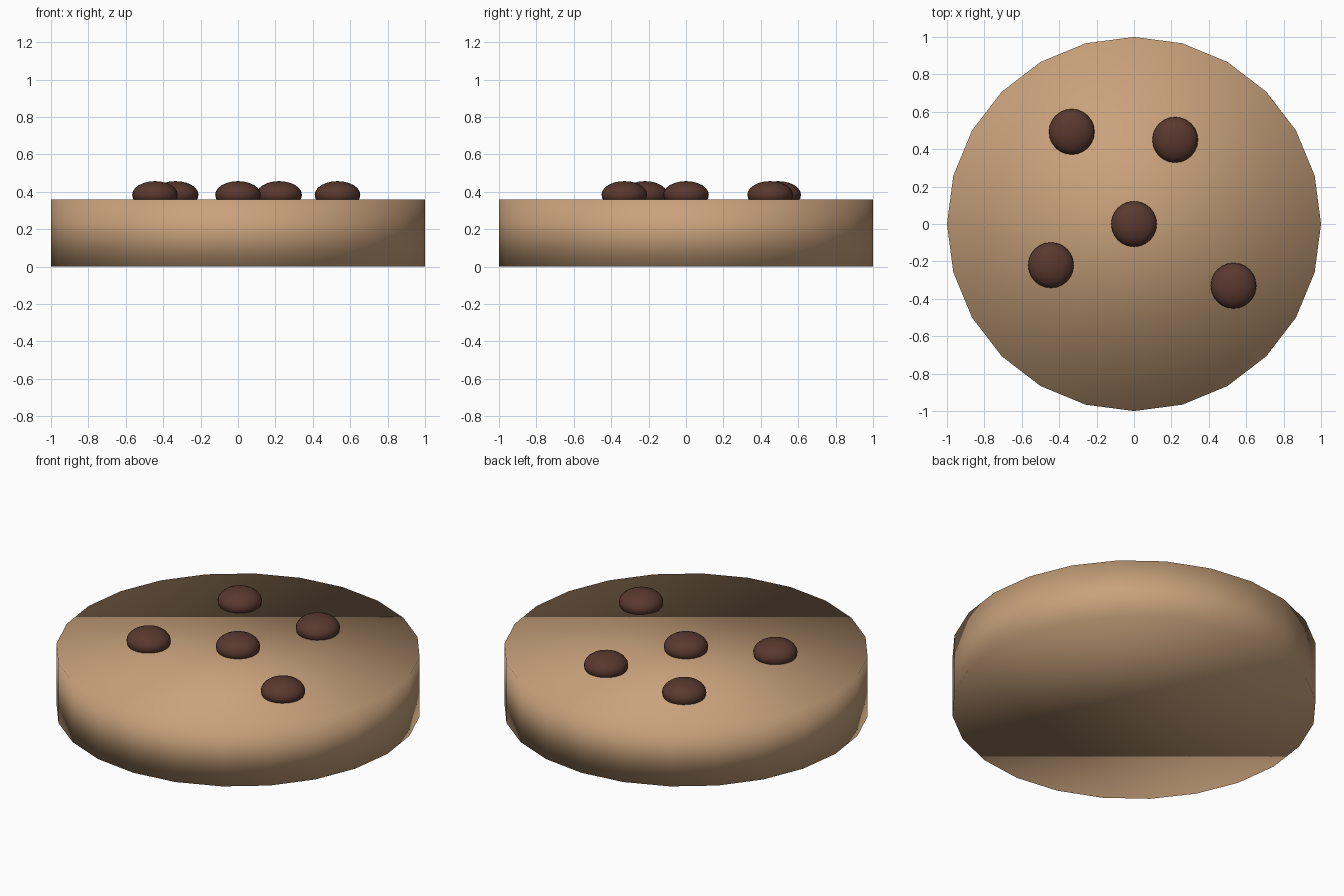
import bpy

if "Cube" in bpy.data.objects:
    bpy.data.objects.remove(bpy.data.objects["Cube"])


def material(name, color):
    m = bpy.data.materials.new(name)
    m.diffuse_color = color
    m.use_nodes = True
    m.node_tree.nodes["Principled BSDF"].inputs["Base Color"].default_value = m.diffuse_color
    return m


def finish(name, mat):
    ob = bpy.context.object
    ob.name = name
    ob.data.materials.append(mat)
    bpy.ops.object.shade_smooth()
    return ob


dough = material("dough", (0.58, 0.36, 0.20, 1))
chocolate = material("chocolate", (0.10, 0.04, 0.028, 1))

# round biscuit body, 24 sides, smooth shaded all over
bpy.ops.mesh.primitive_cylinder_add(vertices=24, radius=1, depth=0.36,
                                    location=(0, 0, 0.18))
finish("biscuit", dough)

# flattened chips half sunk into the top
CHIPS = [(0, 0), (0.22, 0.45), (-0.333, 0.493), (-0.444, -0.22), (0.532, -0.33)]
for i, (x, y) in enumerate(CHIPS):
    bpy.ops.mesh.primitive_uv_sphere_add(segments=24, ring_count=12, radius=0.122,
                                         location=(x, y, 0.384))
    chip = finish(f"chocolate_chip_{i + 1}", chocolate)
    chip.scale = (1, 1, 0.6)
